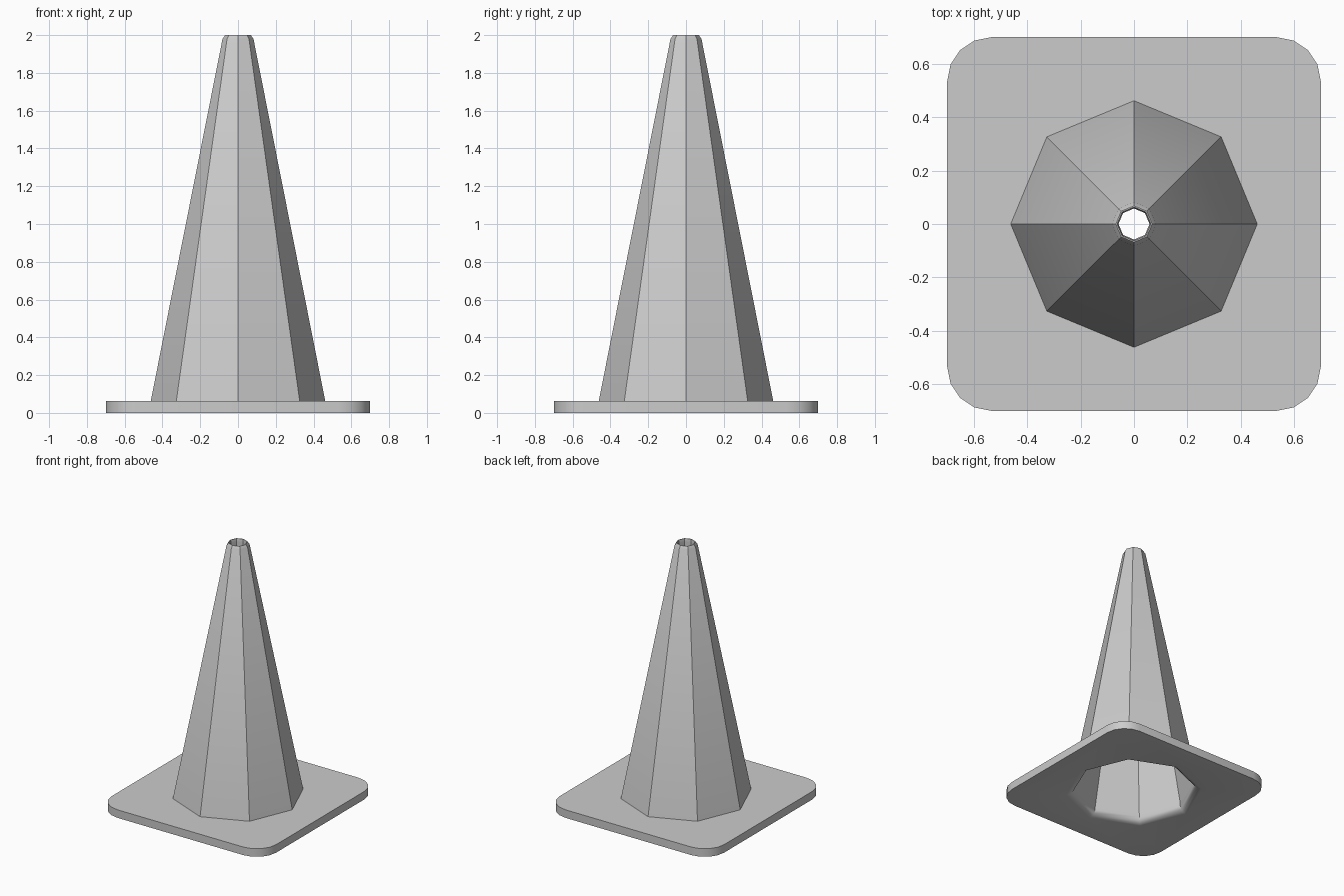
import bpy, bmesh
from math import cos, sin, pi, radians

if "Cube" in bpy.data.objects:
    bpy.data.objects.remove(bpy.data.objects["Cube"])

SIDES = 8
HALF, CORNER, SEG, THICK = 0.70, 0.165, 4, 0.062
bm = bmesh.new()


def octagon(r, z):
    return [bm.verts.new((r * cos(2 * pi * i / SIDES), r * sin(2 * pi * i / SIDES), z))
            for i in range(SIDES)]


def rounded_square(z):
    c, ring = HALF - CORNER, []
    for q, (sx, sy) in enumerate(((1, 1), (-1, 1), (-1, -1), (1, -1))):
        for i in range(SEG + 1):
            a = pi / 2 * (q + i / SEG)
            ring.append(bm.verts.new((sx * c + CORNER * cos(a), sy * c + CORNER * sin(a), z)))
    return ring


def skin(a, b):
    n = len(a)
    for i in range(n):
        j = (i + 1) % n
        bm.faces.new((a[i], a[j], b[j], b[i]))


def ring_edges(ring):
    return [bm.edges.get((v, ring[(i + 1) % len(ring)])) for i, v in enumerate(ring)]


# Hollow octagonal cone: outer wall, bevelled rim, inner wall, flared mouth
profile = [(0.462, THICK), (0.082, 1.98), (0.068, 2.0), (0.063, 2.0), (0.058, 1.975)]
for i in range(5):
    a = radians(168 + 102 * i / 4)
    profile.append((0.49 + 0.057 * cos(a), 0.06 + 0.06 * sin(a)))
rings = [octagon(r, z) for r, z in profile]
for a, b in zip(rings, rings[1:]):
    skin(a, b)

# Rounded square foot plate, joined to the cone above and to the mouth below
low, high = rounded_square(0), rounded_square(THICK)
skin(low, high)
for outer, inner in ((high, rings[0]), (low, rings[-1])):
    bmesh.ops.triangle_fill(bm, use_beauty=True, use_dissolve=False,
                            edges=ring_edges(outer) + ring_edges(inner))
bmesh.ops.recalc_face_normals(bm, faces=bm.faces[:])

mesh = bpy.data.meshes.new("road_cone")
bm.to_mesh(mesh)
bm.free()
cone = bpy.data.objects.new("road_cone", mesh)
bpy.context.collection.objects.link(cone)
bpy.context.view_layer.objects.active = cone
cone.select_set(True)
bpy.ops.object.shade_smooth_by_angle(angle=radians(30))
